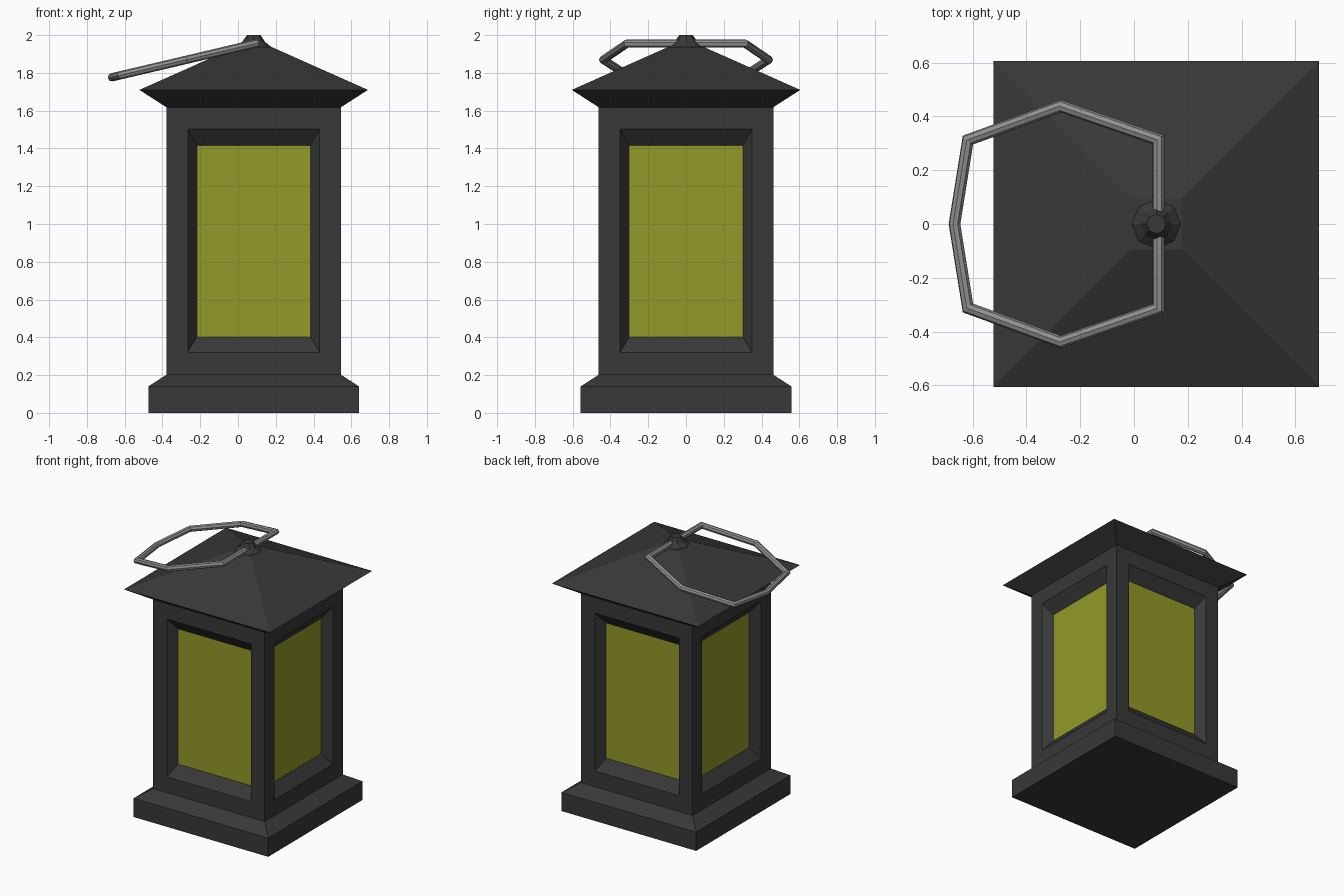
import bpy, bmesh, math
from mathutils import Vector

if "Cube" in bpy.data.objects:
    bpy.data.objects.remove(bpy.data.objects["Cube"])

CX = 0.083  # lantern axis; the handle hangs out to -x


def material(name, rgb):
    m = bpy.data.materials.new(name)
    m.diffuse_color = (*rgb, 1)
    m.use_nodes = True
    m.node_tree.nodes["Principled BSDF"].inputs["Base Color"].default_value = m.diffuse_color
    return m


DARK = material("dark_metal", (0.040, 0.040, 0.040))
GLASS = material("yellow_glass", (0.29, 0.32, 0.021))
GREY = material("grey_metal", (0.28, 0.28, 0.28))


def finish(bm, name, *mats):
    bmesh.ops.recalc_face_normals(bm, faces=bm.faces)
    me = bpy.data.meshes.new(name)
    bm.to_mesh(me)
    bm.free()
    for m in mats:
        me.materials.append(m)
    ob = bpy.data.objects.new(name, me)
    bpy.context.collection.objects.link(ob)
    return ob


def lathe(profile, sides, phase=0.0):
    """Stack n-sided rings of (radius, z), capped at both ends."""
    bm = bmesh.new()
    rings = [[bm.verts.new((CX + r * math.cos(phase + k * math.tau / sides),
                            r * math.sin(phase + k * math.tau / sides), z))
              for k in range(sides)] for r, z in profile]
    for a, b in zip(rings, rings[1:]):
        for k in range(sides):
            j = (k + 1) % sides
            bm.faces.new((a[k], a[j], b[j], b[k]))
    bm.faces.new(rings[0][::-1])
    bm.faces.new(rings[-1])
    bm.normal_update()
    return bm


def square(profile):
    return lathe([(h * math.sqrt(2), z) for h, z in profile], 4, math.pi / 4)


# Housing: plinth, walls, flared eaves and hipped roof
HALF = 0.462
bm = square([(0.558, 0), (0.558, 0.14), (HALF, 0.202), (HALF, 1.618),
             (0.605, 1.71), (0.095, 1.937)])
walls = [f for f in bm.faces
         if abs(f.normal.z) < 0.01 and f.calc_center_median().z > 0.5]

# Recessed window in each wall: opening edge, then bevel down to the pane
for f in walls:
    n = f.normal.copy()
    t = Vector((-n.y, n.x, 0))
    for half, lo, hi, depth in ((0.349, 0.32, 1.502, 0), (0.301, 0.403, 1.416, 0.066)):
        bmesh.ops.inset_individual(bm, faces=[f], thickness=0.02)
        for v in f.verts:
            side = math.copysign(half, (v.co - Vector((CX, 0, 0))).dot(t))
            p = Vector((CX, 0, 0)) + n * (HALF - depth) + t * side
            p.z = hi if v.co.z > 0.91 else lo
            v.co = p
    f.material_index = 1
finish(bm, "lantern_housing", DARK, GLASS)

# Finial on the roof
finish(lathe([(0.095, 1.925), (0.09, 1.94), (0.06, 1.965), (0.036, 2.0)], 8),
       "roof_finial", DARK)

# Handle: closed angular hoop through the finial, swept with mitred corners
SLOPE, R, SIDES = 0.235, 0.022, 8
half_path = [(0.091, 0.313), (-0.272, 0.438), (-0.617, 0.312)]
plan = half_path + [(-0.667, 0)] + [(x, -y) for x, y in reversed(half_path)]
path = [Vector((x, y, 1.955 + SLOPE * (x - 0.091))) for x, y in plan]
up = Vector((-SLOPE, 0, 1)).normalized()
bm = bmesh.new()
rings = []
for i, p in enumerate(path):
    d0 = (p - path[i - 1]).normalized()
    d1 = (path[(i + 1) % len(path)] - p).normalized()
    out = (d0 + d1).normalized().cross(up)
    stretch = 1 / max(0.3, (d0 + d1).length / 2)
    rings.append([bm.verts.new(p + out * R * stretch * math.cos(a) + up * R * math.sin(a))
                  for a in (k * math.tau / SIDES for k in range(SIDES))])
for i in range(len(rings)):
    a, b = rings[i - 1], rings[i]
    for k in range(SIDES):
        j = (k + 1) % SIDES
        bm.faces.new((a[k], a[j], b[j], b[k]))
finish(bm, "carry_handle", GREY)
